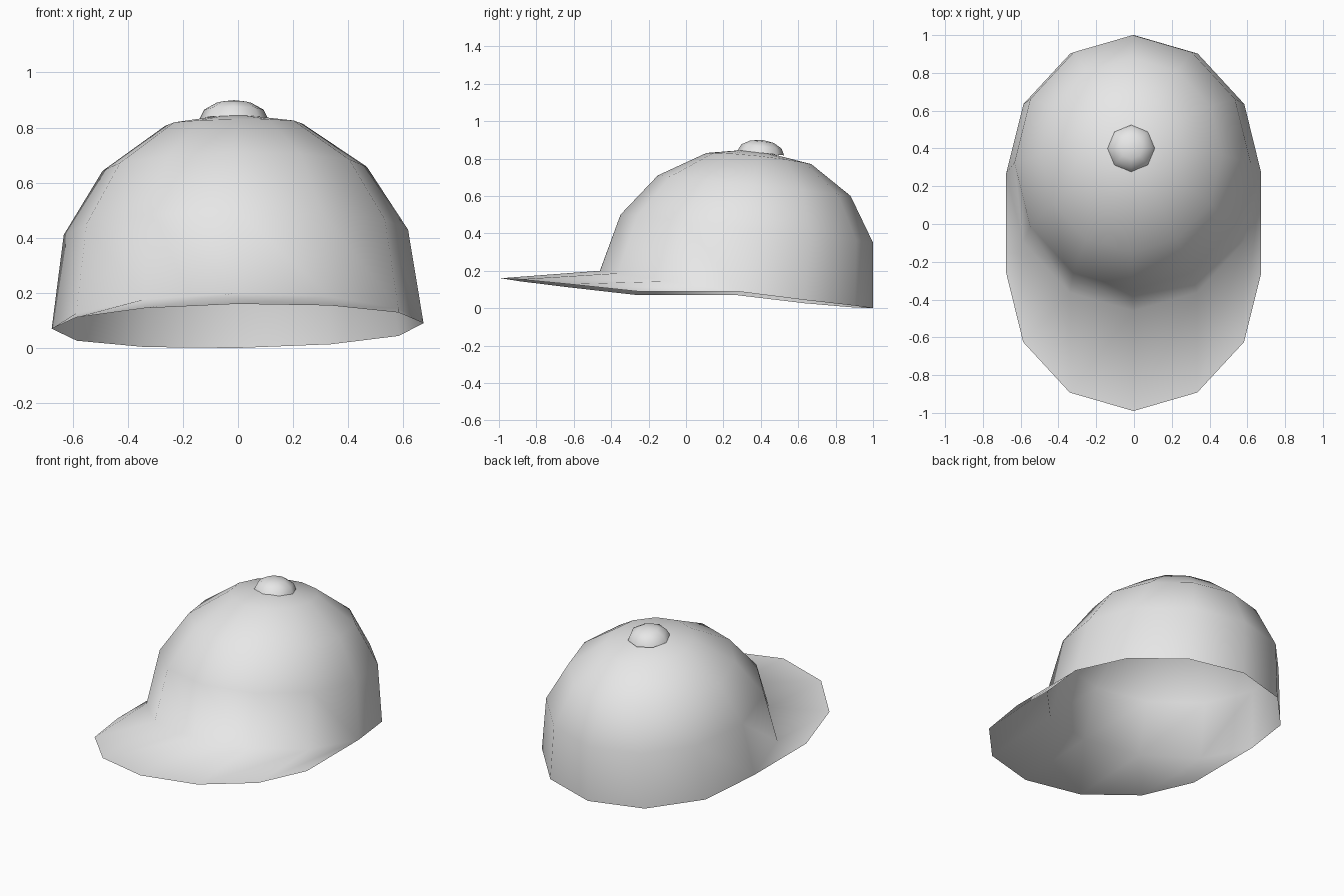
import bpy, bmesh, math
from mathutils import Matrix

cube = bpy.data.objects.get("Cube")
if cube:
    bpy.data.objects.remove(cube, do_unlink=True)

SEGMENTS = 12
HALF = SEGMENTS // 2

# One light grey cloth
cloth = bpy.data.materials.new("light_grey_cloth")
cloth.use_nodes = True
grey = (0.8, 0.8, 0.8, 1)
cloth.diffuse_color = grey
cloth.node_tree.nodes["Principled BSDF"].inputs["Base Color"].default_value = grey


def finish(bm, name):
    for face in bm.faces:
        face.smooth = True
    mesh = bpy.data.meshes.new(name)
    bm.to_mesh(mesh)
    bm.free()
    mesh.materials.append(cloth)
    obj = bpy.data.objects.new(name, mesh)
    bpy.context.collection.objects.link(obj)
    return obj


def lean(x, y, z):
    """Slight sideways lean of the whole cap."""
    return (x - 0.018 * z, y, z + 0.015 * x)


def ring_point(ring, i):
    """Point on a tilted oval ring, counted from the back."""
    width, back, front, side_z = ring
    a = math.tau * i / SEGMENTS
    c = math.cos(a)
    y = (back[0] + front[0]) / 2 + (back[0] - front[0]) / 2 * c
    bend = (back[1] + front[1]) / 2 - side_z
    z = side_z + (back[1] - front[1]) / 2 * c + bend * c * c
    return width * math.sin(a), y, z


# Crown rings: half width, back (y, z), front (y, z), height at the sides
rings = [
    (0.675, (1.00, 0.00), (-0.46, 0.20), 0.08),
    (0.625, (1.00, 0.35), (-0.35, 0.50), 0.42),
    (0.48, (0.88, 0.60), (-0.15, 0.71), 0.65),
    (0.25, (0.67, 0.77), (0.11, 0.83), 0.81),
]

# Crown: open dome
bm = bmesh.new()
rows = [[bm.verts.new(lean(*ring_point(r, i))) for i in range(SEGMENTS)] for r in rings]
pole = bm.verts.new(lean(0, 0.36, 0.85))
for i in range(SEGMENTS):
    j = (i + 1) % SEGMENTS
    for low, high in zip(rows, rows[1:]):
        bm.faces.new((low[i], high[i], high[j], low[j]))
    bm.faces.new((rows[-1][i], pole, rows[-1][j]))

# Brim: front half of the base ring pushed forward, arched in the middle
front = range(HALF // 2, HALF // 2 + HALF + 1)
edge = []
for i in front:
    x, y, z = ring_point(rings[0], i)
    c = abs(math.cos(math.tau * i / SEGMENTS))
    edge.append(bm.verts.new(lean(x, y - 0.53, 0.08 + 0.08 * c)))
base = [rows[0][i] for i in front]
for k in range(HALF):
    bm.faces.new((base[k], base[k + 1], edge[k + 1], edge[k]))
finish(bm, "crown_and_brim")

# Button: small flattened half dome on top
bm = bmesh.new()
bmesh.ops.create_uvsphere(bm, u_segments=8, v_segments=6, radius=0.125)
bmesh.ops.delete(bm, geom=[v for v in bm.verts if v.co.z < -0.01], context='VERTS')
bm.transform(Matrix.Translation((-0.015, 0.4, 0.83))
             @ Matrix.Rotation(math.radians(-6), 4, 'X')
             @ Matrix.Diagonal((1, 1, 0.56, 1)))
finish(bm, "top_button")
